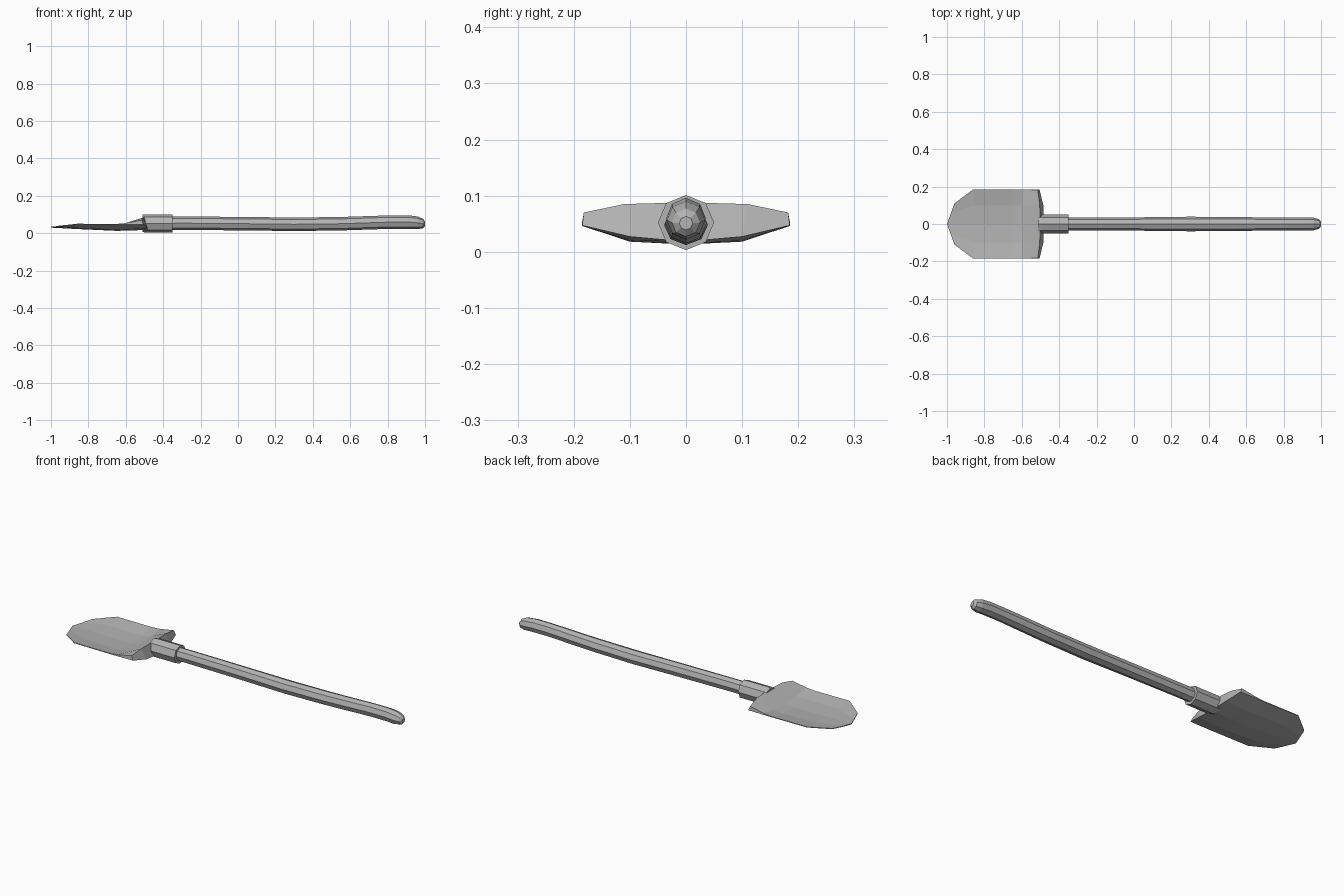
import bpy, bmesh, math

cube = bpy.data.objects.get("Cube")
if cube:
    bpy.data.objects.remove(cube, do_unlink=True)

grey = bpy.data.materials.new("plain grey")
grey.use_nodes = True
colour = (0.45, 0.45, 0.45, 1)
grey.diffuse_color = colour
grey.node_tree.nodes["Principled BSDF"].inputs["Base Color"].default_value = colour


def finish(bm, name):
    bmesh.ops.remove_doubles(bm, verts=bm.verts, dist=0.0005)
    bmesh.ops.recalc_face_normals(bm, faces=bm.faces)
    mesh = bpy.data.meshes.new(name)
    bm.to_mesh(mesh)
    bm.free()
    mesh.materials.append(grey)
    obj = bpy.data.objects.new(name, mesh)
    bpy.context.collection.objects.link(obj)
    return obj


def skin(bm, rows):
    """Join neighbouring rows of vertices with quads."""
    for a, b in zip(rows, rows[1:]):
        for i in range(len(a) - 1):
            bm.faces.new((a[i], a[i + 1], b[i + 1], b[i]))


def tube(name, stations, sides=8):
    """Loft octagons along x; each station is x, centre z, half width, half height."""
    bm = bmesh.new()
    rings = []
    for x, z, w, h in stations:
        ring = []
        for i in range(sides):
            a = math.tau * i / sides
            ring.append(bm.verts.new((x, w * math.sin(a), z + h * math.cos(a))))
        rings.append(ring)
    skin(bm, [r + r[:1] for r in rings])
    bm.faces.new(rings[0])
    bm.faces.new(rings[-1])
    return finish(bm, name)


# Gently bowed wooden shaft with a rounded grip end
tube("handle", [
    (-0.45, 0.052, 0.034, 0.036), (-0.30, 0.054, 0.034, 0.036),
    (0.05, 0.051, 0.036, 0.036), (0.30, 0.048, 0.039, 0.036),
    (0.55, 0.051, 0.037, 0.036), (0.82, 0.060, 0.034, 0.036),
    (0.91, 0.060, 0.035, 0.036), (0.96, 0.056, 0.034, 0.034),
    (0.99, 0.052, 0.025, 0.025), (1.0, 0.051, 0.012, 0.012)])

# Collar holding the shaft
tube("socket", [(-0.51, 0.053, 0.047, 0.046), (-0.49, 0.052, 0.050, 0.049),
                (-0.35, 0.052, 0.050, 0.049)])

# Dished blade: half sections at centre, mid and edge as (x, y, top z, bottom z)
sections = [
    [(-1.0, 0, 0.035, 0.030), (-0.98, 0.055, 0.036, 0.032), (-0.96, 0.11, 0.040, 0.036)],
    [(-0.85, 0, 0.034, 0.022), (-0.85, 0.10, 0.039, 0.027), (-0.86, 0.185, 0.051, 0.047)],
    [(-0.65, 0, 0.031, 0.013), (-0.65, 0.10, 0.036, 0.018), (-0.65, 0.185, 0.050, 0.046)],
    [(-0.60, 0, 0.042, 0.014), (-0.60, 0.10, 0.044, 0.020), (-0.60, 0.185, 0.054, 0.046)],
]
# Raised rear lip: upper edge leans ahead of the lower edge
lip_top = [(-0.50, 0, 0.088), (-0.505, 0.11, 0.085), (-0.515, 0.182, 0.070)]
lip_bottom = [(-0.48, 0, 0.018), (-0.485, 0.10, 0.027), (-0.505, 0.185, 0.047)]


def full(half):
    """Mirror a half row across the centre line."""
    return [(x, -y, z) for x, y, z in reversed(half[1:])] + half


bm = bmesh.new()
tops = [full([(x, y, t) for x, y, t, b in s]) for s in sections] + [full(lip_top)]
bottoms = [full([(x, y, b) for x, y, t, b in s]) for s in sections] + [full(lip_bottom)]
top_rows = [[bm.verts.new(p) for p in row] for row in tops]
low_rows = [[bm.verts.new(p) for p in row] for row in bottoms]
skin(bm, top_rows)
skin(bm, low_rows)
# Close the tip, the lip and the two sides
for row in (0, -1):
    skin(bm, [top_rows[row], low_rows[row]])
for side in (0, -1):
    skin(bm, [[r[side] for r in top_rows], [r[side] for r in low_rows]])
finish(bm, "blade")
